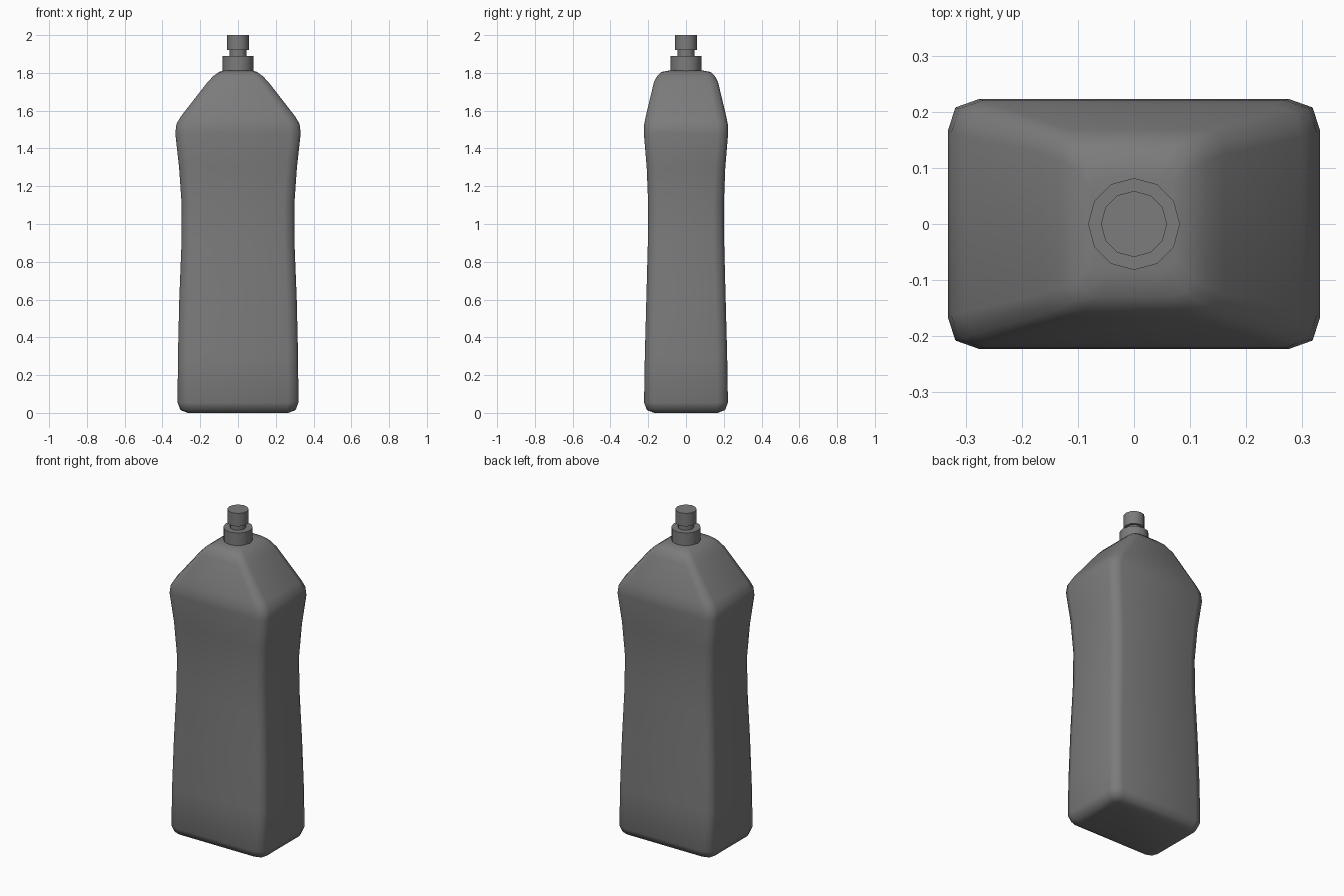
import bpy
import bmesh
import math

cube = bpy.data.objects.get("Cube")
if cube:
    bpy.data.objects.remove(cube, do_unlink=True)

# One grey plastic for everything
grey = bpy.data.materials.new("grey plastic")
grey.use_nodes = True
colour = (0.2, 0.2, 0.2, 1)
grey.diffuse_color = colour
grey.node_tree.nodes["Principled BSDF"].inputs["Base Color"].default_value = colour


def loft(name, rings, angle):
    """Skin a stack of matching rings, cap both ends and shade by angle."""
    bm = bmesh.new()
    loops = [[bm.verts.new(p) for p in ring] for ring in rings]
    for low, high in zip(loops, loops[1:]):
        n = len(low)
        for i in range(n):
            j = (i + 1) % n
            bm.faces.new((low[i], low[j], high[j], high[i]))
    bm.faces.new(loops[0][::-1])
    bm.faces.new(loops[-1])
    bmesh.ops.recalc_face_normals(bm, faces=bm.faces)
    mesh = bpy.data.meshes.new(name)
    bm.to_mesh(mesh)
    bm.free()
    mesh.materials.append(grey)
    obj = bpy.data.objects.new(name, mesh)
    bpy.context.collection.objects.link(obj)
    bpy.ops.object.select_all(action="DESELECT")
    obj.select_set(True)
    bpy.context.view_layer.objects.active = obj
    bpy.ops.object.shade_smooth_by_angle(angle=math.radians(angle))
    return obj


def rounded_rect(z, hx, hy, cut):
    """Rectangle ring with two-segment corners."""
    corner = [(hx, hy - cut), (hx - cut * 0.24, hy - cut * 0.27), (hx - cut, hy)]
    ring = []
    for sx, sy in ((1, 1), (-1, 1), (-1, -1), (1, -1)):
        pts = corner if sx * sy > 0 else corner[::-1]
        ring += [(sx * x, sy * y, z) for x, y in pts]
    return ring


def circle(z, r, sides=12):
    return [(r * math.cos(math.tau * i / sides), r * math.sin(math.tau * i / sides), z)
            for i in range(sides)]


# Waisted bottle body: height, half width, half depth, corner cut
sections = [
    (0.00, 0.265, 0.168, 0.03), (0.015, 0.305, 0.207, 0.05),
    (0.055, 0.320, 0.222, 0.055), (0.30, 0.318, 0.218, 0.055),
    (0.60, 0.311, 0.210, 0.055), (0.90, 0.299, 0.202, 0.055),
    (1.10, 0.298, 0.200, 0.055), (1.30, 0.312, 0.208, 0.055),
    (1.48, 0.332, 0.223, 0.055), (1.53, 0.326, 0.221, 0.057),
    (1.57, 0.302, 0.213, 0.057), (1.75, 0.162, 0.170, 0.045),
    (1.785, 0.129, 0.152, 0.04), (1.805, 0.100, 0.130, 0.035),
    (1.813, 0.075, 0.085, 0.03),
]
loft("bottle_body", [rounded_rect(*s) for s in sections], 60)

# Collar, neck and cap
for name, radius, bottom, top in (("collar", 0.082, 1.80, 1.89),
                                  ("neck", 0.045, 1.88, 1.93),
                                  ("cap", 0.059, 1.92, 2.00)):
    loft(name, [circle(bottom, radius), circle(top, radius)], 35)
